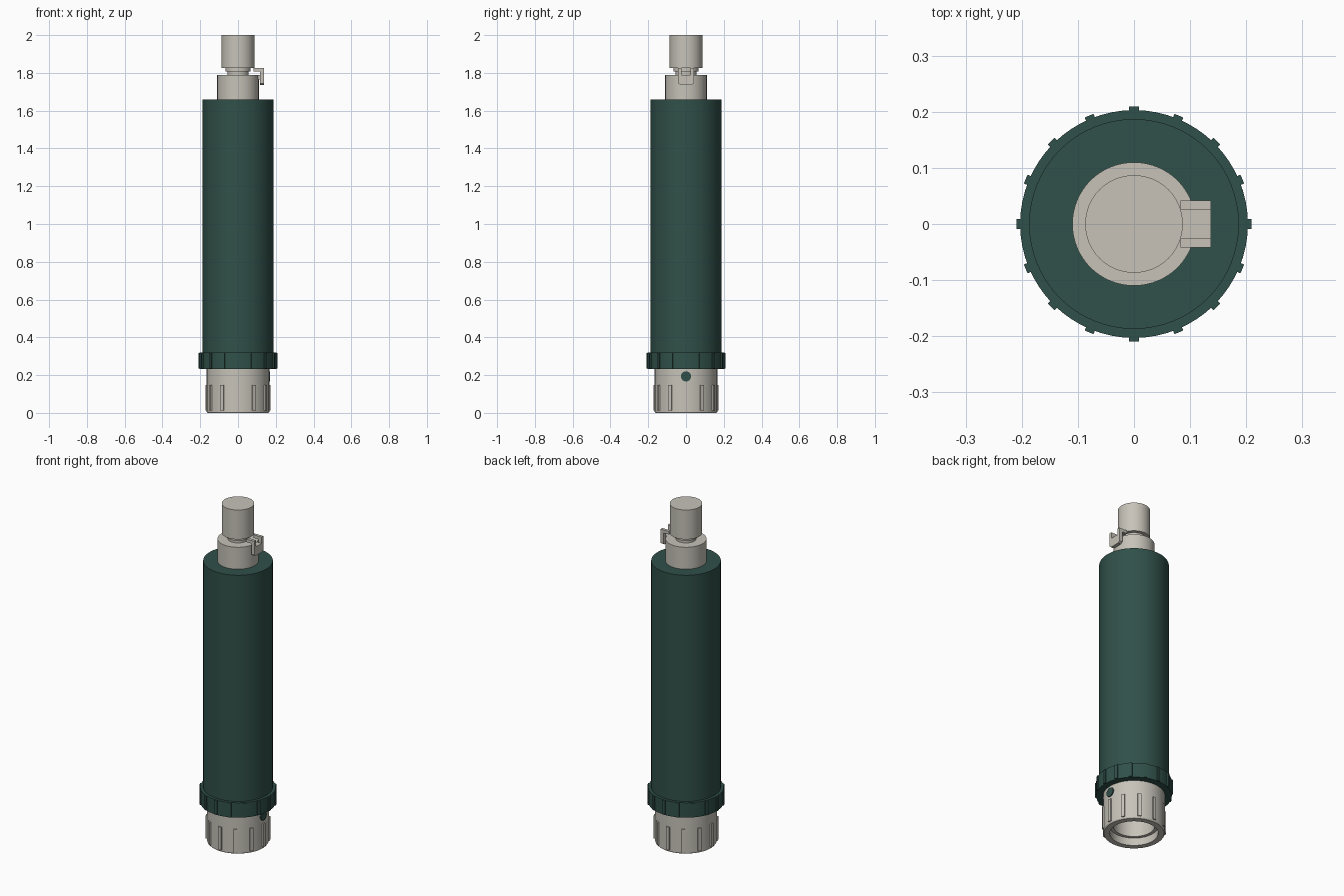
import bpy
import bmesh
from math import cos, sin, pi, radians
from mathutils import Matrix

if "Cube" in bpy.data.objects:
    bpy.data.objects.remove(bpy.data.objects["Cube"])


def material(name, rgb):
    m = bpy.data.materials.new(name)
    m.use_nodes = True
    m.diffuse_color = (*rgb, 1)
    m.node_tree.nodes["Principled BSDF"].inputs["Base Color"].default_value = (*rgb, 1)
    return m


GREEN = material("dark green", (0.030, 0.080, 0.067))
GREY = material("warm grey", (0.57, 0.545, 0.485))


def finish(name, bm, mat, smooth=False):
    bmesh.ops.recalc_face_normals(bm, faces=bm.faces)
    mesh = bpy.data.meshes.new(name)
    bm.to_mesh(mesh)
    bm.free()
    mesh.materials.append(mat)
    ob = bpy.data.objects.new(name, mesh)
    bpy.context.collection.objects.link(ob)
    if smooth:
        bpy.ops.object.select_all(action="DESELECT")
        ob.select_set(True)
        bpy.context.view_layer.objects.active = ob
        bpy.ops.object.shade_smooth_by_angle(angle=radians(30))
    return ob


def lathe(name, profile, mat, sides=64):
    """Turn a (radius, height) profile, closed by caps at both ends."""
    bm = bmesh.new()
    rings = [[bm.verts.new((r * cos(2 * pi * i / sides), r * sin(2 * pi * i / sides), z))
              for i in range(sides)] for r, z in profile]
    for low, high in zip(rings, rings[1:]):
        for i in range(sides):
            j = (i + 1) % sides
            bm.faces.new((low[i], low[j], high[j], high[i]))
    bm.faces.new(rings[0])
    bm.faces.new(rings[-1])
    return finish(name, bm, mat, True)


def add_box(bm, x, y, z, angle=0):
    """Add a box spanning the (low, high) ranges, turned about the z axis."""
    size = Matrix.Diagonal((x[1] - x[0], y[1] - y[0], z[1] - z[0], 1))
    centre = Matrix.Translation((sum(x) / 2, sum(y) / 2, sum(z) / 2))
    bmesh.ops.create_cube(bm, size=1, matrix=Matrix.Rotation(angle, 4, "Z") @ centre @ size)


def ribs(name, count, x, width, z, mat):
    bm = bmesh.new()
    for i in range(count):
        add_box(bm, x, (-width / 2, width / 2), z, 2 * pi * i / count)
    finish(name, bm, mat)


# Main barrel and its ribbed grip ring
lathe("barrel", [(0.187, 0.235), (0.187, 1.66)], GREEN)
lathe("grip_ring", [(0.203, 0.232), (0.203, 0.32)], GREEN)
ribs("grip_ring_ribs", 16, (0.19, 0.209), 0.017, (0.234, 0.318), GREEN)

# Hollow end cap with stepped socket
lathe("end_cap", [(0.112, 0.17), (0.112, 0.045), (0.13, 0.045), (0.13, 0),
                  (0.162, 0), (0.166, 0.006), (0.166, 0.233)], GREY)
ribs("end_cap_ribs", 12, (0.155, 0.173), 0.02, (0.012, 0.148), GREY)

# Round index mark on the side of the end cap
bm = bmesh.new()
bmesh.ops.create_cone(bm, cap_ends=True, segments=24, radius1=0.027, radius2=0.027, depth=0.03,
                      matrix=Matrix.Translation((0.155, 0, 0.193)) @ Matrix.Rotation(pi / 2, 4, "Y"))
finish("index_mark", bm, GREEN, True)

# Upper stem, neck and plug
lathe("stem", [(0.11, 1.65), (0.11, 1.79)], GREY)
lathe("neck", [(0.055, 1.785), (0.055, 1.808), (0.066, 1.808), (0.066, 1.83)], GREY)
lathe("plug", [(0.087, 1.826), (0.087, 2.0)], GREY)

# Forked latch: two arms that drop to a shared plate
bm = bmesh.new()
for s in (-1, 1):
    side = sorted((s * 0.025, s * 0.042))
    add_box(bm, (0.083, 0.137), side, (1.808, 1.826))
    add_box(bm, (0.117, 0.137), side, (1.785, 1.808))
add_box(bm, (0.1, 0.125), (-0.025, 0.025), (1.765, 1.789))
finish("latch_arms", bm, GREY)

bm = bmesh.new()
outline = [(-0.042, 1.789), (-0.042, 1.745), (-0.03, 1.736),
           (0.03, 1.736), (0.042, 1.745), (0.042, 1.789)]
face = bm.faces.new([bm.verts.new((0.117, y, z)) for y, z in outline])
new = bmesh.ops.extrude_face_region(bm, geom=[face])["geom"]
bmesh.ops.translate(bm, vec=(0.02, 0, 0), verts=[v for v in new if isinstance(v, bmesh.types.BMVert)])
bmesh.ops.contextual_create(bm, geom=[e for e in bm.edges if e.is_boundary])
finish("latch_plate", bm, GREY)
